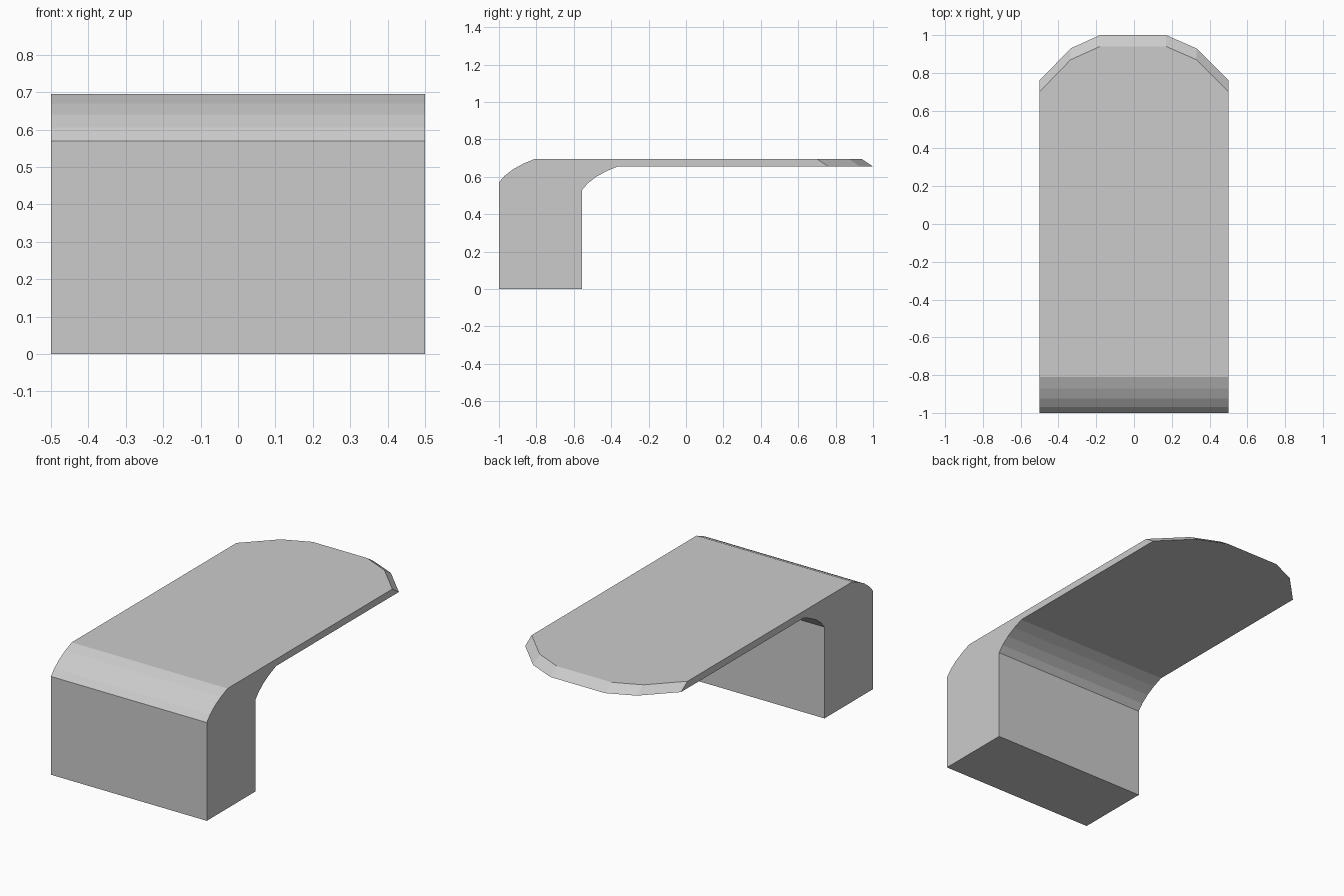
import bpy, bmesh, math

if "Cube" in bpy.data.objects:
    bpy.data.objects.remove(bpy.data.objects["Cube"])

# Faceted shoulder bend, shared by the outer and inner corners (y, z)
bend = [(-1.0, 0.57), (-0.97, 0.605), (-0.925, 0.64), (-0.87, 0.67), (-0.81, 0.695)]
inner = [(y + 0.445, z - 0.04) for y, z in bend]

# Rounded tip outline: x station and y of the lower tip edge
stations = [(-0.5, 0.76), (-0.335, 0.93), (-0.18, 1.0),
            (0.17, 1.0), (0.33, 0.93), (0.5, 0.76)]


def section(tip):
    """Side profile of the block and overhanging slab, ending at the tip."""
    return ([(-1.0, 0.0)] + bend + [(tip - 0.06, 0.695), (tip, 0.655)]
            + inner[::-1] + [(-0.555, 0.0)])


# Loft the profile across the width
bm = bmesh.new()
rings = [[bm.verts.new((x, y, z)) for y, z in section(tip)] for x, tip in stations]
n = len(rings[0])
for a, b in zip(rings, rings[1:]):
    for i in range(n):
        j = (i + 1) % n
        bm.faces.new((a[i], a[j], b[j], b[i]))

# Flat sides
bm.faces.new(rings[0])
bm.faces.new(rings[-1][::-1])

# Merge coplanar strips into clean flat faces
bmesh.ops.dissolve_limit(bm, angle_limit=math.radians(0.5),
                         verts=bm.verts[:], edges=bm.edges[:])
bmesh.ops.recalc_face_normals(bm, faces=bm.faces[:])

mesh = bpy.data.meshes.new("overhanging_slab")
bm.to_mesh(mesh)
bm.free()
bpy.context.collection.objects.link(bpy.data.objects.new("overhanging_slab", mesh))
